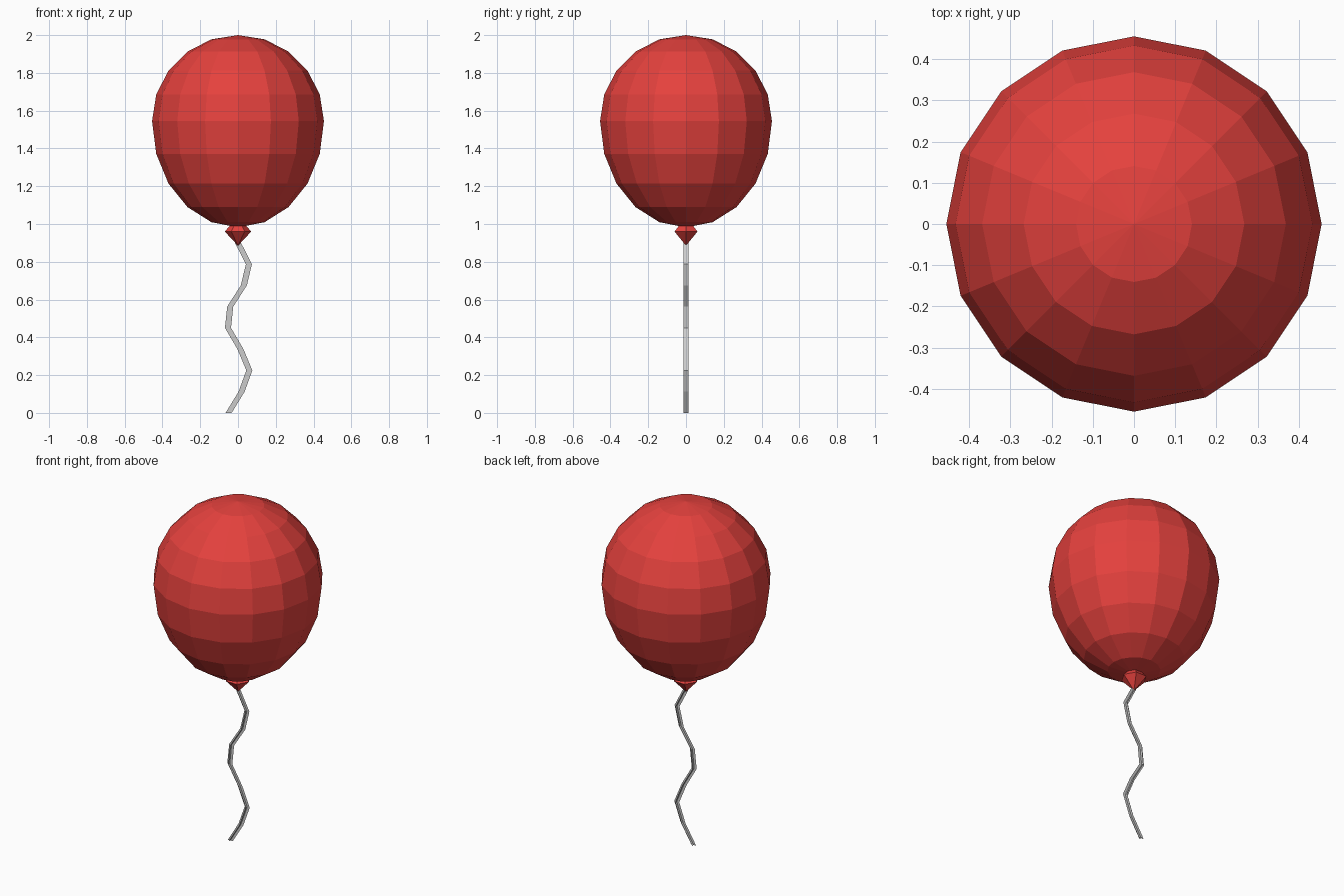
import bpy, bmesh, math

if "Cube" in bpy.data.objects:
    bpy.data.objects.remove(bpy.data.objects["Cube"])

red = bpy.data.materials.new("red_rubber")
red.diffuse_color = (0.78, 0.053, 0.047, 1)
red.use_nodes = True
red.node_tree.nodes["Principled BSDF"].inputs["Base Color"].default_value = red.diffuse_color


def make_object(name, bm, mat=None):
    bmesh.ops.recalc_face_normals(bm, faces=bm.faces)
    me = bpy.data.meshes.new(name)
    bm.to_mesh(me)
    bm.free()
    if mat:
        me.materials.append(mat)
    ob = bpy.data.objects.new(name, me)
    bpy.context.collection.objects.link(ob)
    return ob


# Balloon body: sphere with a stretched lower half
CENTRE, RADIUS, LOWER = 1.545, 0.455, 0.563
bm = bmesh.new()
bmesh.ops.create_uvsphere(bm, u_segments=16, v_segments=10, radius=1)
for v in bm.verts:
    v.co.x *= RADIUS
    v.co.y *= RADIUS
    v.co.z = CENTRE + v.co.z * (RADIUS if v.co.z > 0 else LOWER)
make_object("balloon", bm, red)

# Knot: six-sided, flaring from the neck then tapering to a point
bm = bmesh.new()
neck, flare = [[bm.verts.new((r * math.cos(k * math.pi / 3),
                              r * math.sin(k * math.pi / 3), z))
                for k in range(6)] for r, z in ((0.035, 1.0), (0.07, 0.96))]
tip = bm.verts.new((0, 0, 0.885))
bm.faces.new(neck)
for i in range(6):
    j = (i + 1) % 6
    bm.faces.new((neck[i], neck[j], flare[j], flare[i]))
    bm.faces.new((flare[i], flare[j], tip))
make_object("knot", bm, red)

# String: two crossed flat ribbons following a wave down to the ground
STEPS = 8
bm = bmesh.new()
for dx, dy in ((0.016, 0), (0, 0.014)):
    previous = None
    for i in range(STEPS + 1):
        x = 0.06 * math.sin(1.3 * i)
        z = 0.9 * (1 - i / STEPS)
        pair = [bm.verts.new((x + s * dx, s * dy, z)) for s in (-1, 1)]
        if previous:
            bm.faces.new((previous[0], previous[1], pair[1], pair[0]))
        previous = pair
make_object("string", bm)
